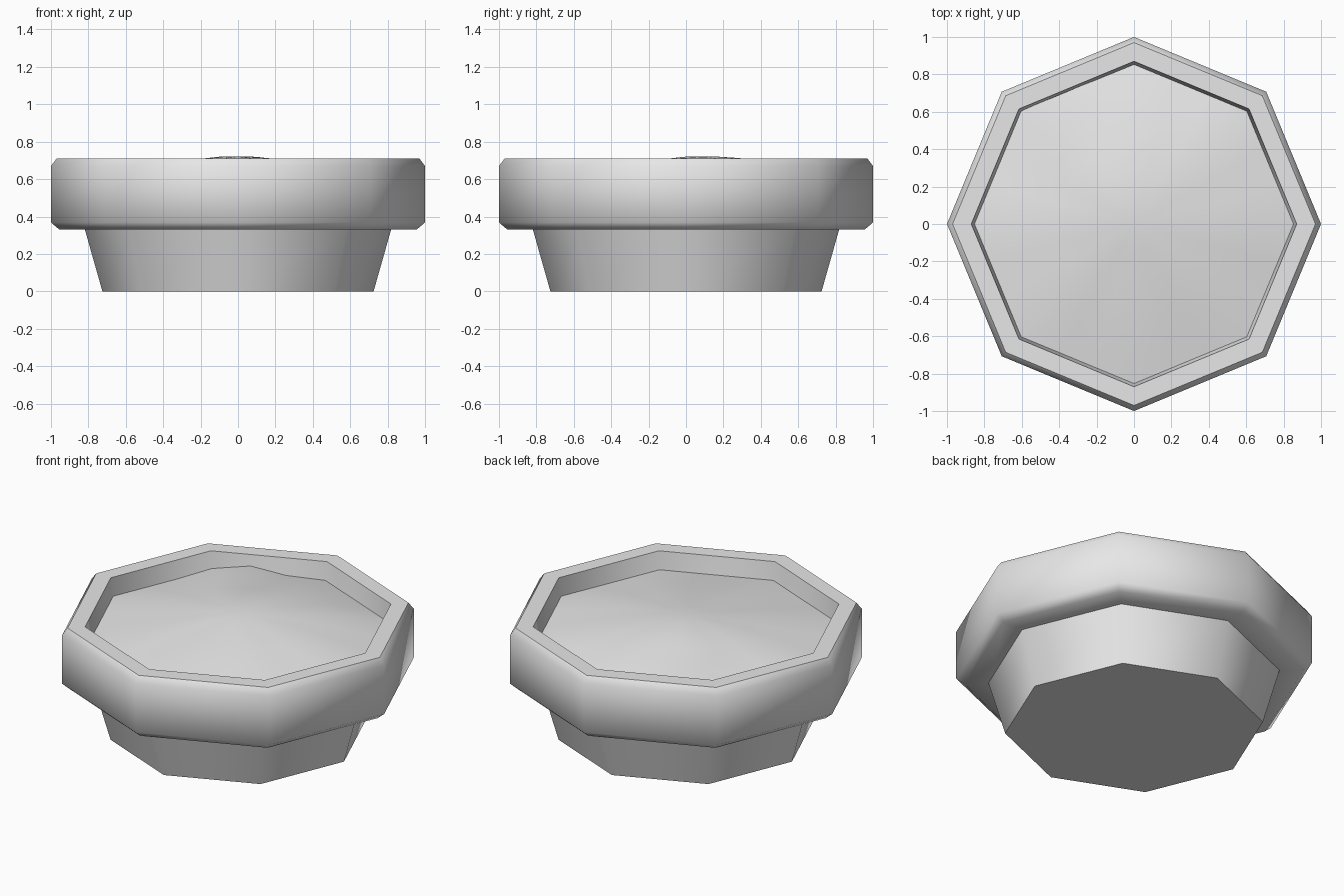
import bpy, bmesh, math

cube = bpy.data.objects.get("Cube")
if cube:
    bpy.data.objects.remove(cube, do_unlink=True)

SIDES = 8

grey = bpy.data.materials.new("plain grey")
grey.use_nodes = True
grey.diffuse_color = (0.8, 0.8, 0.8, 1)
grey.node_tree.nodes["Principled BSDF"].inputs["Base Color"].default_value = (0.8, 0.8, 0.8, 1)


def finish(name, bm):
    bmesh.ops.recalc_face_normals(bm, faces=bm.faces)
    mesh = bpy.data.meshes.new(name)
    bm.to_mesh(mesh)
    bm.free()
    obj = bpy.data.objects.new(name, mesh)
    mesh.materials.append(grey)
    bpy.context.collection.objects.link(obj)
    bpy.ops.object.select_all(action="DESELECT")
    obj.select_set(True)
    bpy.context.view_layer.objects.active = obj
    bpy.ops.object.shade_smooth_by_angle(angle=math.radians(50))
    return obj


def bridge(bm, lower, upper):
    n = len(lower)
    for i in range(n):
        j = (i + 1) % n
        bm.faces.new((lower[i], lower[j], upper[j], upper[i]))


def octagon_ring(bm, radius, z):
    return [bm.verts.new((radius * math.cos(math.tau * i / SIDES),
                          radius * math.sin(math.tau * i / SIDES), z))
            for i in range(SIDES)]


def turned(name, profile, closed):
    """Sweep a (radius, z) profile around an octagon."""
    bm = bmesh.new()
    rings = [octagon_ring(bm, r, z) for r, z in profile]
    for a, b in zip(rings, rings[1:]):
        bridge(bm, a, b)
    if closed:
        bridge(bm, rings[-1], rings[0])
    else:
        bm.faces.new(rings[0])
    return finish(name, bm)


# Tapered lower body with a flat floor
turned("pot_body", [(0.725, 0), (0.82, 0.335)], False)

# Thick collar with chamfered outer edges and a slightly sloping inner wall
turned("pot_rim", [(0.80, 0.33), (0.955, 0.33), (1, 0.368), (1, 0.67),
                   (0.97, 0.71), (0.87, 0.71), (0.845, 0.55)], True)


# Gently heaped soil filling the rim
def soil_height(x, y, t, angle):
    dome = 0.72 - 0.12 * t ** 1.6
    lean = 0.012 * math.sin(angle) * 4 * t * (1 - t)
    lump = 0.045 * math.exp(-((x + 0.4) ** 2 + (y - 0.68) ** 2) / 0.025)
    ripple = 0.004 * math.sin(7 * x + 2) * math.sin(6 * y) * (1 - t)
    return dome + lean + lump + ripple


bm = bmesh.new()
segments, steps = 24, 6
rings = []
for k in range(1, steps + 1):
    t = k / steps
    ring = []
    for i in range(segments):
        a = math.tau * i / segments
        wedge = math.tau / SIDES
        r = 0.856 * t * math.cos(wedge / 2) / math.cos(a % wedge - wedge / 2)
        x, y = r * math.cos(a), r * math.sin(a)
        ring.append(bm.verts.new((x, y, soil_height(x, y, t, a))))
    rings.append(ring)
peak = bm.verts.new((0, 0, 0.72))
for i in range(segments):
    bm.faces.new((peak, rings[0][i], rings[0][(i + 1) % segments]))
for a, b in zip(rings, rings[1:]):
    bridge(bm, b, a)
soil = finish("soil", bm)
# Open sheet: make sure it faces upward
if soil.data.polygons[0].normal.z < 0:
    soil.data.flip_normals()
